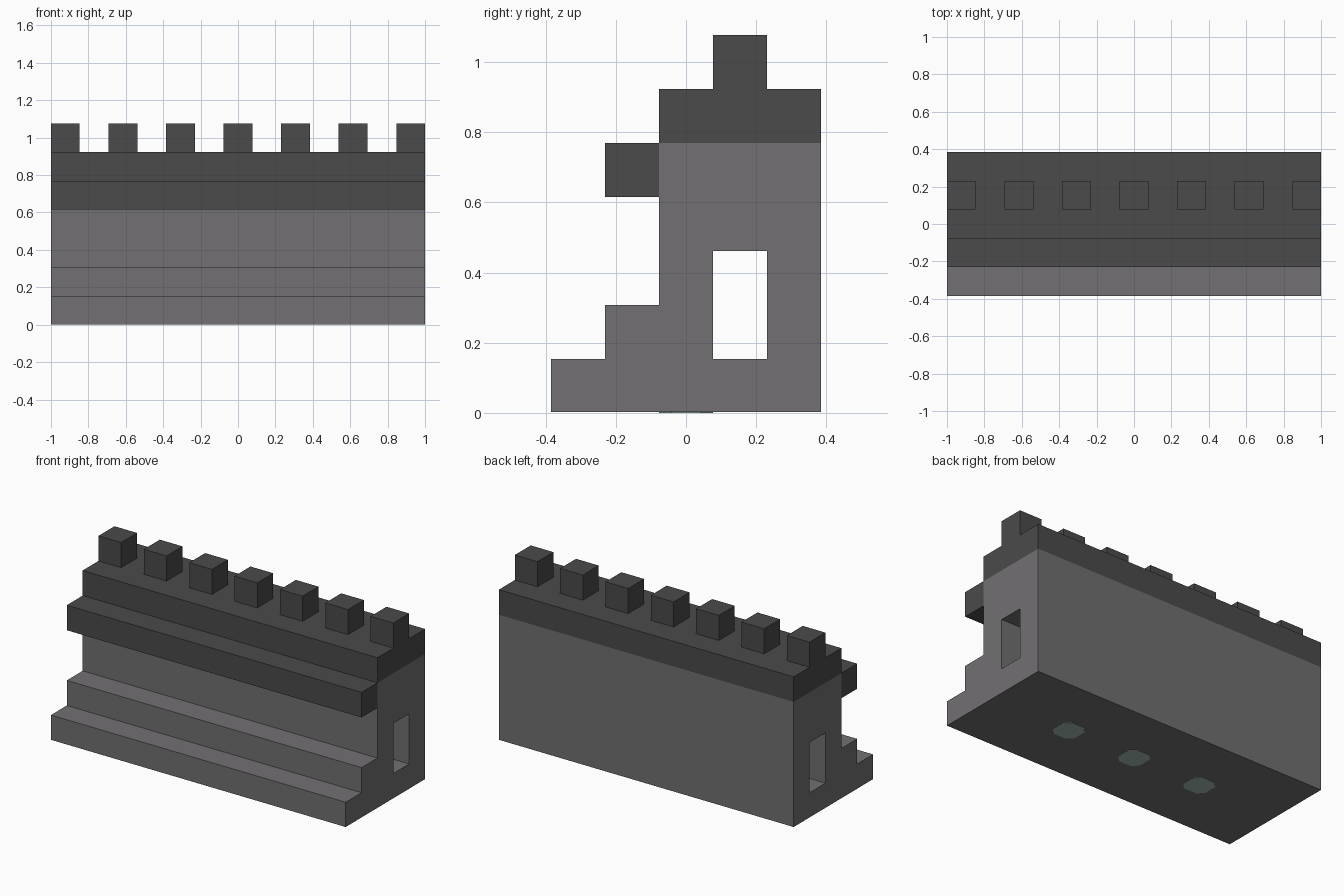
import bpy
import bmesh
from mathutils import Vector

if "Cube" in bpy.data.objects:
    bpy.data.objects.remove(bpy.data.objects["Cube"], do_unlink=True)

U = 2 / 13          # one block
Y0 = -2.5 * U       # front edge of the base
LIFT = 0.002        # the underside pads stand this far below the wall


def material(name, rgb):
    mat = bpy.data.materials.new(name)
    mat.use_nodes = True
    mat.diffuse_color = (*rgb, 1)
    node = next(n for n in mat.node_tree.nodes if n.type == "BSDF_PRINCIPLED")
    node.inputs["Base Color"].default_value = (*rgb, 1)
    return mat


stone = material("grey stone", (0.168, 0.162, 0.168))
dark = material("dark stone", (0.069, 0.069, 0.069))
pale = material("pale green grey", (0.37, 0.48, 0.43))


def extrude(name, points, direction, mat):
    """Solid made by sweeping a flat outline along a direction."""
    bm = bmesh.new()
    face = bm.faces.new([bm.verts.new(p) for p in points])
    swept = bmesh.ops.extrude_face_region(bm, geom=[face])["geom"]
    moved = [v for v in swept if isinstance(v, bmesh.types.BMVert)]
    bmesh.ops.translate(bm, verts=moved, vec=Vector(direction))
    bmesh.ops.recalc_face_normals(bm, faces=bm.faces)
    mesh = bpy.data.meshes.new(name)
    bm.to_mesh(mesh)
    bm.free()
    mesh.materials.append(mat)
    obj = bpy.data.objects.new(name, mesh)
    bpy.context.collection.objects.link(obj)
    return obj


def block(name, x, y, z, mat):
    """Box given by its (start, end) along each axis, in blocks."""
    outline = [(y[0], z[0]), (y[1], z[0]), (y[1], z[1]), (y[0], z[1])]
    points = [(x[0] * U - 1, Y0 + a * U, b * U) for a, b in outline]
    return extrude(name, points, ((x[1] - x[0]) * U, 0, 0), mat)


# Stepped wall
steps = [(0, 0), (5, 0), (5, 5), (2, 5), (2, 2), (1, 2), (1, 1), (0, 1)]
wall = extrude("stepped_wall",
               [(-1, Y0 + a * U, b * U or LIFT) for a, b in steps],
               (2, 0, 0), stone)

# Passage running the whole length
cutter = block("passage_cutter", (-1, 14), (3, 4), (1, 3), stone)
cutter.hide_render = True
cut = wall.modifiers.new("passage", "BOOLEAN")
cut.operation = "DIFFERENCE"
cut.solver = "EXACT"
cut.object = cutter
bpy.context.view_layer.objects.active = wall
bpy.ops.object.modifier_apply(modifier=cut.name)
bpy.data.objects.remove(cutter, do_unlink=True)

# Walkway, front ledge and battlements
block("walkway", (0, 13), (2, 5), (5, 6), dark)
block("front_ledge", (0, 13), (1, 2), (4, 5), dark)
for i in range(7):
    block(f"merlon_{i + 1}", (2 * i, 2 * i + 1), (3, 4), (6, 7), dark)

# Pads with clipped corners under the base
h, c = U / 2, 0.035
corners = [(h - c, -h), (h, c - h), (h, h - c), (h - c, h),
           (c - h, h), (-h, h - c), (-h, c - h), (c - h, -h)]
for i in (-1, 0, 1):
    extrude(f"base_pad_{i + 2}",
            [(i * 3 * U + a, b, 0) for a, b in corners],
            (0, 0, 2 * LIFT), pale)
